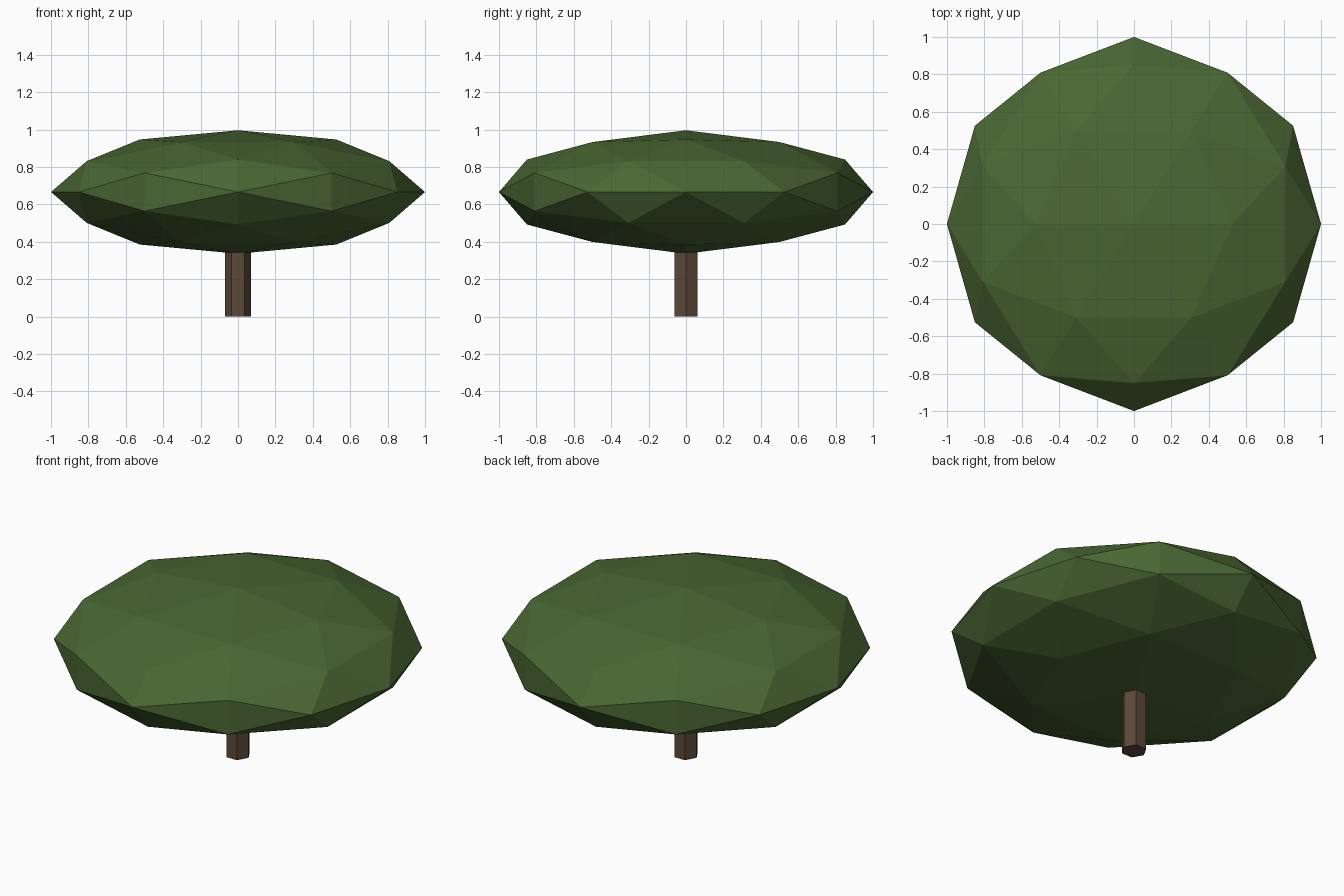
import bpy
import bmesh
from mathutils import Vector

cube = bpy.data.objects.get("Cube")
if cube:
    bpy.data.objects.remove(cube, do_unlink=True)


def make_material(name, srgb):
    color = [((c / 255 + 0.055) / 1.055) ** 2.4 for c in srgb] + [1.0]
    mat = bpy.data.materials.new(name)
    mat.use_nodes = True
    mat.diffuse_color = color
    bsdf = mat.node_tree.nodes["Principled BSDF"]
    bsdf.inputs["Base Color"].default_value = color
    bsdf.inputs["Roughness"].default_value = 0.9
    return mat


def make_object(name, bm, mat):
    bmesh.ops.recalc_face_normals(bm, faces=bm.faces)
    mesh = bpy.data.meshes.new(name)
    bm.to_mesh(mesh)
    bm.free()
    mesh.materials.append(mat)
    obj = bpy.data.objects.new(name, mesh)
    bpy.context.collection.objects.link(obj)
    return obj


# Crown: icosahedron standing on an edge, split once, rounded and flattened
golden = (1 + 5 ** 0.5) / 2
bm = bmesh.new()
for a in (-1, 1):
    for b in (-golden, golden):
        for corner in ((b, a, 0), (a, 0, b), (0, b, a)):
            bm.verts.new(corner)
bmesh.ops.convex_hull(bm, input=bm.verts)
bmesh.ops.subdivide_edges(bm, edges=bm.edges[:], cuts=1, use_grid_fill=True)
for v in bm.verts:
    v.co.normalize()
bmesh.ops.scale(bm, vec=Vector((1, 1, 0.33)), verts=bm.verts)
bmesh.ops.translate(bm, vec=Vector((0, 0, 0.666)), verts=bm.verts)
make_object("crown", bm, make_material("leaf green", (74, 103, 51)))

# Trunk: six-sided post running up into the crown
trunk_height = 0.5
bm = bmesh.new()
bmesh.ops.create_cone(bm, cap_ends=True, segments=6, radius1=0.07,
                      radius2=0.07, depth=trunk_height)
# Put two corners on the x axis, whichever way the ring started
if max(v.co.x for v in bm.verts) < 0.065:
    for v in bm.verts:
        v.co.x, v.co.y = v.co.y, v.co.x
bmesh.ops.translate(bm, vec=Vector((0, 0, trunk_height / 2)), verts=bm.verts)
make_object("trunk", bm, make_material("bark brown", (92, 72, 56)))
